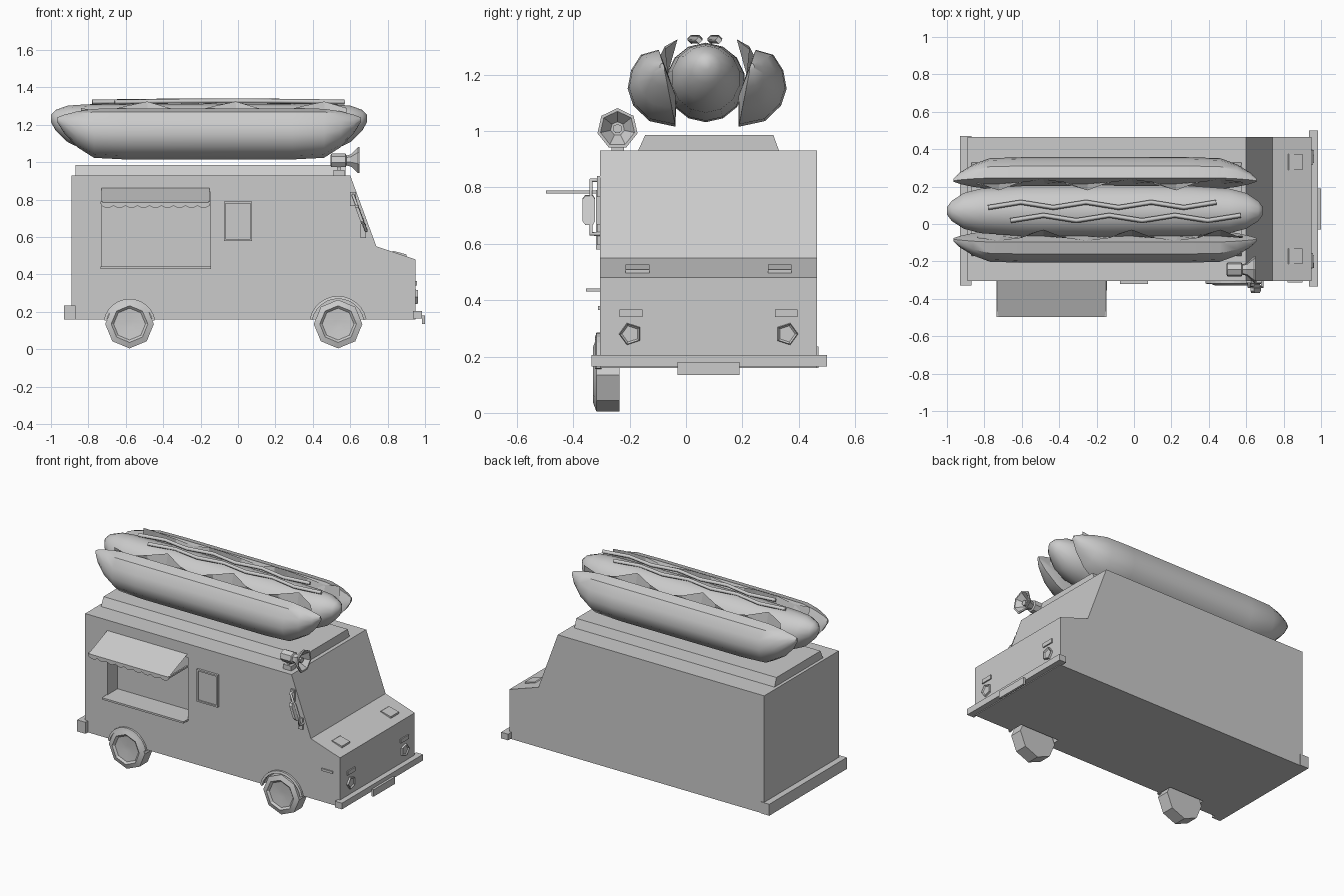
import bpy, bmesh, math
from math import sin, cos, pi

if "Cube" in bpy.data.objects:
    bpy.data.objects.remove(bpy.data.objects["Cube"])

WALL = -0.305   # service side of the body
MID = 0.08      # centre line of the body


def mesh(name, verts, faces, smooth=None):
    me = bpy.data.meshes.new(name)
    me.from_pydata(verts, [], faces)
    bm = bmesh.new()
    bm.from_mesh(me)
    bmesh.ops.recalc_face_normals(bm, faces=bm.faces)
    bm.to_mesh(me)
    bm.free()
    ob = bpy.data.objects.new(name, me)
    bpy.context.collection.objects.link(ob)
    if smooth:
        bpy.ops.object.select_all(action='DESELECT')
        ob.select_set(True)
        bpy.context.view_layer.objects.active = ob
        bpy.ops.object.shade_smooth_by_angle(angle=math.radians(smooth))
    return ob


def loft(name, rings, smooth=None):
    n = len(rings[0])
    verts = [p for r in rings for p in r]
    faces = [(i * n + j, i * n + (j + 1) % n, (i + 1) * n + (j + 1) % n, (i + 1) * n + j)
             for i in range(len(rings) - 1) for j in range(n)]
    faces += [tuple(range(n)), tuple(range(len(verts) - n, len(verts)))]
    return mesh(name, verts, faces, smooth)


def prism(name, prof, y0, y1):
    return loft(name, [[(x, y, z) for x, z in prof] for y in (y0, y1)])


def box(name, x0, x1, y0, y1, z0, z1):
    return prism(name, [(x0, z0), (x1, z0), (x1, z1), (x0, z1)], y0, y1)


def ring_x(x, y, z, r, n, a0=0.0):
    return [(x, y + r * cos(a0 + 2 * pi * k / n), z + r * sin(a0 + 2 * pi * k / n)) for k in range(n)]


def ring_y(x, y, z, r, n):
    return [(x + r * cos(2 * pi * k / n), y, z + r * sin(2 * pi * k / n)) for k in range(n)]


def tube(name, pts, r, res=0):
    cu = bpy.data.curves.new(name, 'CURVE')
    cu.dimensions = '3D'
    cu.bevel_depth, cu.bevel_resolution, cu.use_fill_caps = r, res, True
    sp = cu.splines.new('POLY')
    sp.points.add(len(pts) - 1)
    for q, p in zip(sp.points, pts):
        q.co = (*p, 1)
    ob = bpy.data.objects.new(name, cu)
    bpy.context.collection.objects.link(ob)
    return ob


def cut(target, cutter):
    m = target.modifiers.new('cut', 'BOOLEAN')
    m.operation, m.object, m.solver = 'DIFFERENCE', cutter, 'EXACT'
    bpy.context.view_layer.objects.active = target
    bpy.ops.object.modifier_apply(modifier=m.name)
    bpy.data.objects.remove(cutter)


# Van body with serving hatch and wheel arches cut out
body = prism('van_body', [(-0.89, 0.16), (0.95, 0.16), (0.95, 0.48), (0.74, 0.55),
                          (0.60, 0.93), (-0.89, 0.93)], WALL, 0.465)
cut(body, box('hatch_cutter', -0.73, -0.148, -0.4, -0.2, 0.44, 0.84))
WHEELS = (('rear', -0.58, 0.14), ('front', 0.535, 0.155))
for name, x, r in WHEELS:
    cut(body, loft('arch_cutter', [ring_y(x, y, 0.13, r - 0.01, 20) for y in (-0.4, -0.215)]))

# Roof slab with sloped sides
loft('roof_slab', [[(x, -0.17, 0.93), (x, 0.33, 0.93), (x, 0.31, 0.985), (x, -0.145, 0.985)]
                   for x in (-0.87, 0.575)])

# Wheels and arch rims, service side only
for name, x, r in WHEELS:
    loft(name + '_wheel', [ring_y(x, y, 0.135, q, 8) for y, q in
                           ((-0.235, 0.13), (-0.318, 0.13), (-0.33, 0.098), (-0.318, 0.085), (-0.312, 0.02))], 30)
    rim = []
    for k in range(13):
        a = pi * (0.06 + 0.88 * k / 12)
        rim.append([(x + q * cos(a), y, 0.13 + q * sin(a)) for q, y in
                    ((r - 0.015, -0.3), (r - 0.015, -0.322), (r, -0.318), (r, -0.3))])
    loft(name + '_arch_rim', rim)

# Bumpers and plate
box('rear_bumper', -0.93, -0.87, -0.33, 0.47, 0.16, 0.235)
box('front_bumper', 0.935, 0.985, -0.335, 0.5, 0.165, 0.205)
box('front_plate', 0.985, 1.0, -0.03, 0.19, 0.135, 0.18)

# Lights and bonnet vents, left and right
for side, s in (('right', -1), ('left', 1)):
    y = MID + s * 0.277
    loft(side + '_headlight', [ring_x(x, y, 0.28, r, 5, pi if s < 0 else 0) for x, r in
                               ((0.945, 0.042), (0.962, 0.038), (0.955, 0.03))])
    yc = MID + s * 0.275
    box(side + '_indicator', 0.945, 0.958, yc - 0.04, yc + 0.04, 0.34, 0.366)
    yv = MID + s * 0.252
    prism(side + '_bonnet_vent', [(0.82, 0.52), (0.83, 0.526), (0.9, 0.508), (0.9, 0.49)],
          yv - 0.042, yv + 0.042)
box('side_marker', 0.82, 0.9, WALL - 0.008, WALL + 0.01, 0.365, 0.38)

# Serving counter and menu board
box('serving_counter', -0.735, -0.145, -0.355, -0.2, 0.43, 0.442)
box('menu_board', -0.068, 0.068, -0.311, -0.3, 0.587, 0.783)
for x0, x1, z0, z1 in ((-0.076, 0.076, 0.58, 0.59), (-0.076, 0.076, 0.78, 0.79),
                       (-0.076, -0.066, 0.59, 0.78), (0.066, 0.076, 0.59, 0.78)):
    box('menu_frame', x0, x1, -0.32, -0.3, z0, z1)

# Awning sheet with scalloped edge and end rods
X0, X1, N = -0.73, -0.152, 9
edge = []
for i in range(N * 6 + 1):
    edge.append((X0 + (X1 - X0) * i / (N * 6), 0.768 - 0.012 * abs(sin(pi * i / 6))))
verts = [(X0, WALL, 0.862), (X1, WALL, 0.862), (X1, -0.498, 0.785), (X0, -0.498, 0.785)]
n0 = len(verts)
verts += [(x, -0.498, z) for x, z in edge]
mesh('awning', verts, [(0, 1, 2, 3), (3, 2) + tuple(range(len(verts) - 1, n0 - 1, -1))])
for x in (X0, X1):
    box('awning_rod', x - 0.005, x + 0.005, -0.496, WALL, 0.778, 0.789)

# Wing mirror
tube('mirror_bracket', [(0.615, WALL, 0.825), (0.615, -0.337, 0.825), (0.685, -0.337, 0.635),
                        (0.685, WALL, 0.635)], 0.008, 1)
for x, z in ((0.615, 0.81), (0.67, 0.64)):
    box('mirror_mount', x - 0.015, x + 0.015, -0.315, -0.3, z - 0.045, z + 0.03)
loft('wing_mirror', [[(0.65 + a * 0.94 - t * 0.34, y, 0.72 + a * 0.34 + t * 0.94 - a * 0.5)
                      for y, t in ((-0.357, -0.055), (-0.33, -0.055), (-0.322, -0.04), (-0.322, 0.04),
                                   (-0.33, 0.055), (-0.357, 0.055), (-0.368, 0.04), (-0.368, -0.04))]
                     for a in (-0.01, 0.01)])

# Loudspeaker horn on the roof corner
loft('horn', [ring_x(x, -0.243, 1.008, r, 7, pi / 2) for x, r in
              ((0.495, 0.03), (0.5, 0.038), (0.575, 0.038), (0.58, 0.028), (0.605, 0.035), (0.642, 0.073),
               (0.65, 0.073), (0.65, 0.062), (0.605, 0.025), (0.605, 0.017), (0.632, 0.017))])
box('horn_foot', 0.51, 0.57, -0.265, -0.22, 0.925, 0.96)
box('horn_post', 0.53, 0.55, -0.253, -0.233, 0.955, 0.985)

# Sausage with upturned ends
loft('sausage', [ring_x(x, MID - 0.01, z, r, 14, pi / 14) for x, z, r in
                 ((-1.0, 1.235, 0.02), (-0.975, 1.225, 0.055), (-0.91, 1.205, 0.098), (-0.82, 1.187, 0.122),
                  (-0.6, 1.174, 0.138), (-0.15, 1.172, 0.141), (0.29, 1.174, 0.138), (0.51, 1.187, 0.122),
                  (0.6, 1.205, 0.098), (0.665, 1.225, 0.055), (0.69, 1.235, 0.02))], 50)

# Bun halves and lettuce, mirrored about the sausage
HALF = [(0.172, 1.288), (0.235, 1.27), (0.27, 1.215), (0.282, 1.15), (0.262, 1.09), (0.205, 1.035),
        (0.112, 1.015), (0.11, 1.12), (0.138, 1.2)]
STATIONS = ((-0.965, 0.1), (-0.93, 0.36), (-0.86, 0.7), (-0.77, 0.96), (-0.6, 1), (0.29, 1),
            (0.46, 0.96), (0.55, 0.7), (0.62, 0.36), (0.655, 0.1))
LEAF = ((0.165, 1.27), (0.15, 1.30), (0.105, 1.325), (0.15, 1.29))
for side, s in (('right', -1), ('left', 1)):
    loft(side + '_bun', [[(x, 0.075 + s * (0.155 + f * (y - 0.155)), 1.235 + f * (z - 1.235))
                          for y, z in HALF] for x, f in STATIONS], 40)
    lv = []
    for i in range(13):
        x = -0.84 + 1.42 * i / 12
        dy, dz = LEAF[(i + (1 if s > 0 else 3)) % 4]
        lv += [(x, 0.075 + s * 0.14, 1.2), (x, 0.075 + s * dy, dz)]
    mesh(side + '_lettuce', lv, [(2 * i, 2 * i + 2, 2 * i + 3, 2 * i + 1) for i in range(12)])

# Two zigzag sauce lines
for name, xa, xb, yc in (('left_sauce', -0.78, 0.44, 0.102), ('right_sauce', -0.66, 0.57, 0.032)):
    tube(name, [(xa + (xb - xa) * i / 7, yc + 0.014 * (-1) ** (i + 1),
                 1.322 + 0.006 * sin(pi * i / 7)) for i in range(8)], 0.013)
